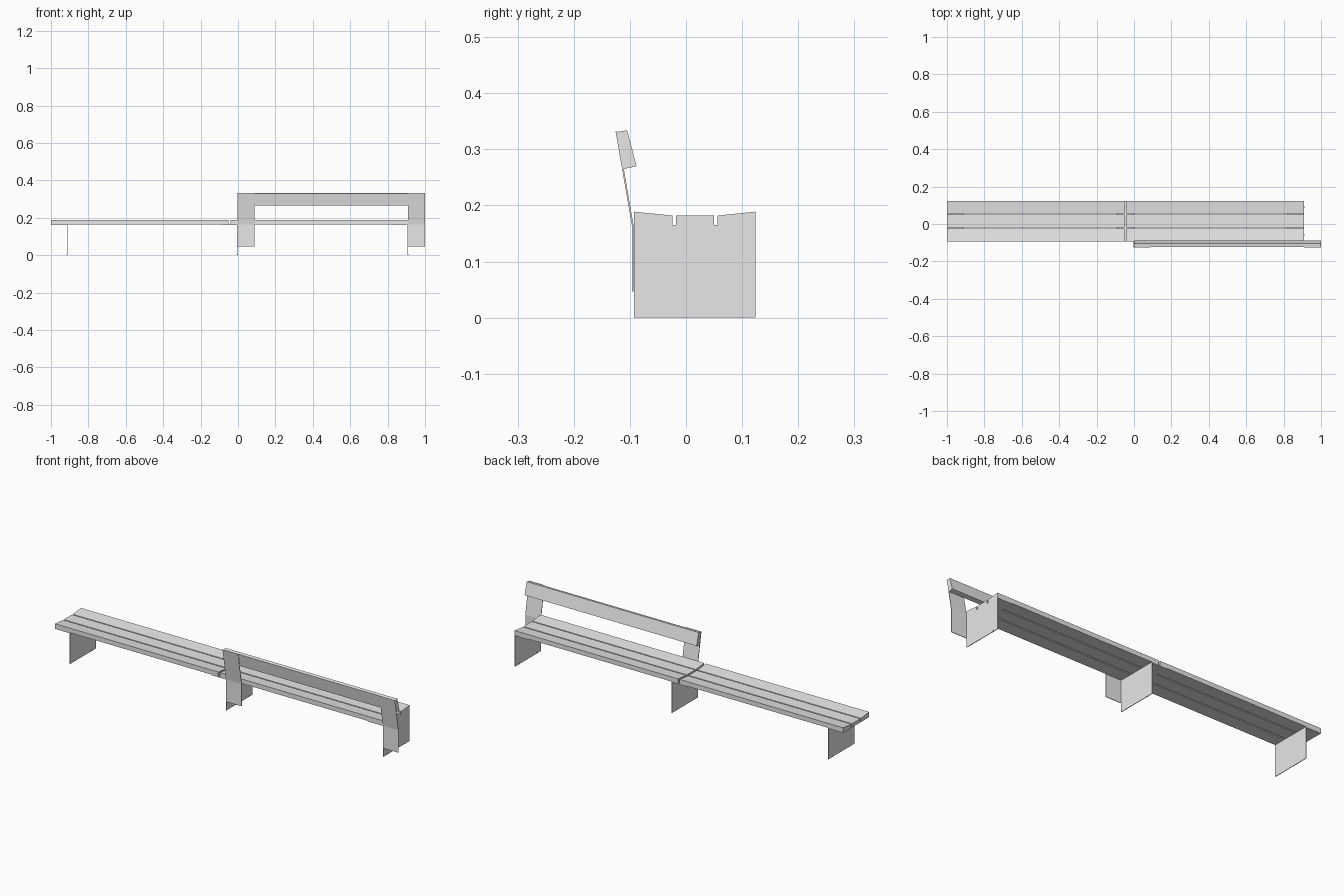
import bpy
import bmesh

cube = bpy.data.objects.get("Cube")
if cube:
    bpy.data.objects.remove(cube, do_unlink=True)

GREY = (0.8, 0.8, 0.8, 1.0)
grey = bpy.data.materials.new("plain grey")
grey.use_nodes = True
grey.diffuse_color = GREY
grey.node_tree.nodes["Principled BSDF"].inputs["Base Color"].default_value = GREY


def extrude_x(name, profile, x0, x1):
    """Extrude a closed (y, z) profile from x0 to x1."""
    bm = bmesh.new()
    face = bm.faces.new([bm.verts.new((x0, y, z)) for y, z in profile])
    moved = bmesh.ops.extrude_face_region(bm, geom=[face])["geom"]
    verts = [g for g in moved if isinstance(g, bmesh.types.BMVert)]
    bmesh.ops.translate(bm, vec=(x1 - x0, 0, 0), verts=verts)
    bmesh.ops.recalc_face_normals(bm, faces=bm.faces)
    mesh = bpy.data.meshes.new(name)
    bm.to_mesh(mesh)
    bm.free()
    mesh.materials.append(grey)
    obj = bpy.data.objects.new(name, mesh)
    bpy.context.collection.objects.link(obj)
    return obj


def rect(y0, y1, z0, z1):
    return [(y0, z0), (y1, z0), (y1, z1), (y0, z1)]


FRONT, BACK = -0.093, 0.124
SEAT, MID, RIM = 0.165, 0.182, 0.189
T = 0.003  # sheet thickness

# Seat slats: outer ones rise towards the edges, the middle one is flat
slats = {
    "front": [(FRONT, SEAT), (-0.024, SEAT), (-0.024, MID), (FRONT, RIM)],
    "middle": rect(-0.018, 0.050, SEAT, MID),
    "back": [(0.056, SEAT), (BACK, SEAT), (BACK, RIM), (0.056, MID)],
}
for side, x0, x1 in (("right", -1.0, -0.05), ("left", -0.04, 0.91)):
    for place, profile in slats.items():
        extrude_x(f"{side}_{place}_seat_slat", profile, x0, x1)

# Folded sheet legs: upright panel, top flange and two small foot bolts
for name, x in (("right", -0.912), ("middle", -0.002), ("left", 0.91)):
    extrude_x(f"{name}_leg_panel", rect(FRONT, BACK, 0, SEAT), x - T, x)
    extrude_x(f"{name}_leg_flange", rect(FRONT, BACK, SEAT - T, SEAT),
              x - 0.088, x - T)
    for place, y in (("front", -0.059), ("back", 0.09)):
        extrude_x(f"{name}_{place}_foot_bolt",
                  rect(y - 0.004, y + 0.004, 0, 0.007),
                  x - T - 0.001, x + 0.001)

# Bent sheet supports for the backrest
outer = [(-0.0965, 0.047), (-0.0965, SEAT), (-0.1255, 0.332)]
support = outer + [(y + T, z) for y, z in reversed(outer)]
for name, x in (("middle", -0.002), ("left", 0.91)):
    extrude_x(f"{name}_backrest_support", support, x, x + 0.09)

# Tilted backrest board
extrude_x("backrest_board",
          [(-0.111, 0.265), (-0.088, 0.27), (-0.105, 0.334), (-0.1225, 0.331)],
          0.0, 1.0)
